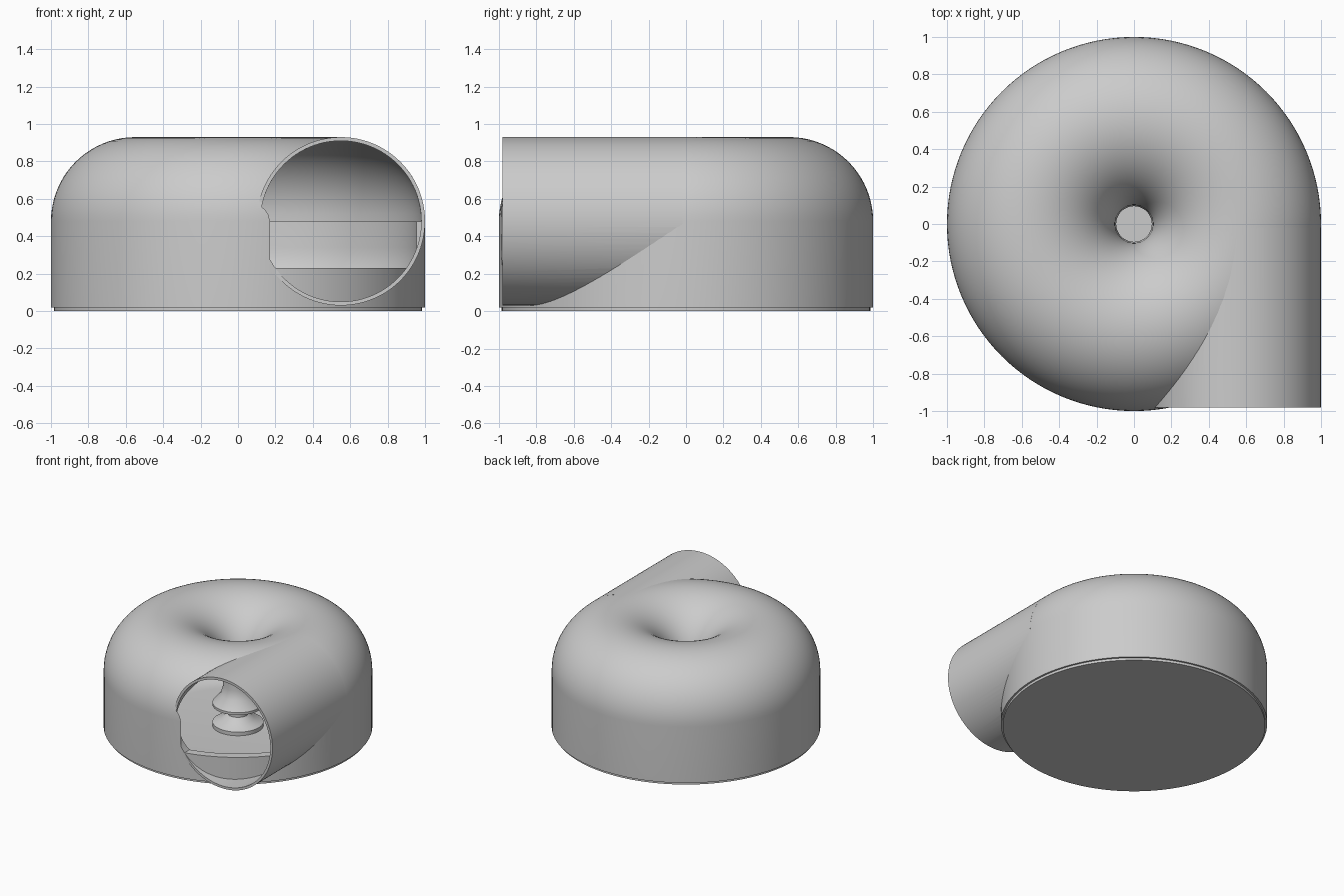
import bpy, bmesh
from math import sin, cos, pi, radians, asin
from mathutils import Matrix, Vector

if "Cube" in bpy.data.objects:
    bpy.data.objects.remove(bpy.data.objects["Cube"])

grey = bpy.data.materials.new("light_grey")
grey.use_nodes = True
colour = (0.6, 0.6, 0.6, 1)
grey.diffuse_color = colour
grey.node_tree.nodes["Principled BSDF"].inputs["Base Color"].default_value = colour

RING, MID, R, WALL = 0.55, 0.48, 0.45, 0.02   # ring radius, its height, tube radius, wall
INNER = R - WALL


def arc(cx, cz, r, a0, a1, n):
    return [(cx + r * cos(radians(a0 + (a1 - a0) * i / n)),
             cz + r * sin(radians(a0 + (a1 - a0) * i / n))) for i in range(n + 1)]


def finish(name, bm):
    bmesh.ops.recalc_face_normals(bm, faces=bm.faces)
    mesh = bpy.data.meshes.new(name)
    bm.to_mesh(mesh)
    bm.free()
    ob = bpy.data.objects.new(name, mesh)
    bpy.context.collection.objects.link(ob)
    mesh.materials.append(grey)
    return ob


def lathe(name, profile, closed=False, steps=128):
    """Turn an (r, z) profile around the z axis."""
    bm = bmesh.new()
    vs = [bm.verts.new((r, 0, z)) for r, z in profile]
    pairs = list(zip(vs, vs[1:])) + ([(vs[-1], vs[0])] if closed else [])
    edges = [bm.edges.new(p) for p in pairs]
    bmesh.ops.spin(bm, geom=vs + edges, cent=(0, 0, 0), axis=(0, 0, 1),
                   angle=2 * pi, steps=steps, use_merge=False)
    bmesh.ops.remove_doubles(bm, verts=bm.verts, dist=1e-5)
    return finish(name, bm)


def cut(ob, cutter):
    mod = ob.modifiers.new("cut", 'BOOLEAN')
    mod.operation, mod.solver, mod.object = 'DIFFERENCE', 'EXACT', cutter
    bpy.context.view_layer.objects.active = ob
    bpy.ops.object.modifier_apply(modifier=mod.name)


# Round housing: base lip, straight wall, rolled top and closed centre hole
outer = [(0, 0), (0.985, 0), (0.985, 0.02), (1, 0.02)]
outer += arc(RING, MID, R, 0, 180, 40)
outer += [(0.095, 0.46), (0.095, 0.32), (0, 0.32)]
housing = lathe("housing", outer)
solid = lathe("housing_solid_helper", outer)

# Hollow chamber: bowl floor, flared hub and small disc around the axis
chamber = arc(RING, MID, INNER, 0, 180, 32)
chamber += [(0.11, 0.36), (0.13, 0.29), (0.19, 0.22), (0.19, 0.2), (0.08, 0.17),
            (0.08, 0.13), (0.12, 0.09), (0.19, 0.06), (0.19, 0.03)]
chamber += arc(0.65, 0.34, 0.305, -90, 0, 12)
chamber += [(0.955, MID)]
cavity = lathe("chamber_helper", chamber, closed=True)

# Outlet opening through the wall, level along its lower edge
sill = -asin((MID - 0.23) / INNER) * 180 / pi
bm = bmesh.new()
face = bm.faces.new([bm.verts.new((x, -0.985, z))
                     for x, z in arc(RING, MID, INNER, sill, 180 - sill, 72)])
ext = bmesh.ops.extrude_face_region(bm, geom=[face])
bmesh.ops.translate(bm, vec=(0, 0.945, 0),
                    verts=[v for v in ext["geom"] if isinstance(v, bmesh.types.BMVert)])
opening = finish("opening_helper", bm)

# Outlet pipe leaving the side of the ring towards the front
pipe = lathe("outlet_pipe", [(R, 0.02), (R, 0.98), (INNER, 0.98), (INNER, 0.02)],
             closed=True, steps=96)
pipe.data.transform(Matrix.Translation(Vector((RING, 0, MID))) @ Matrix.Rotation(pi / 2, 4, 'X'))

cut(pipe, solid)
cut(housing, cavity)
cut(housing, opening)
for helper in (solid, cavity, opening):
    bpy.data.objects.remove(helper)

# Smooth shading with crisp rims
bpy.ops.object.select_all(action='DESELECT')
for ob in (housing, pipe):
    ob.select_set(True)
bpy.context.view_layer.objects.active = housing
bpy.ops.object.shade_smooth_by_angle(angle=radians(30))
